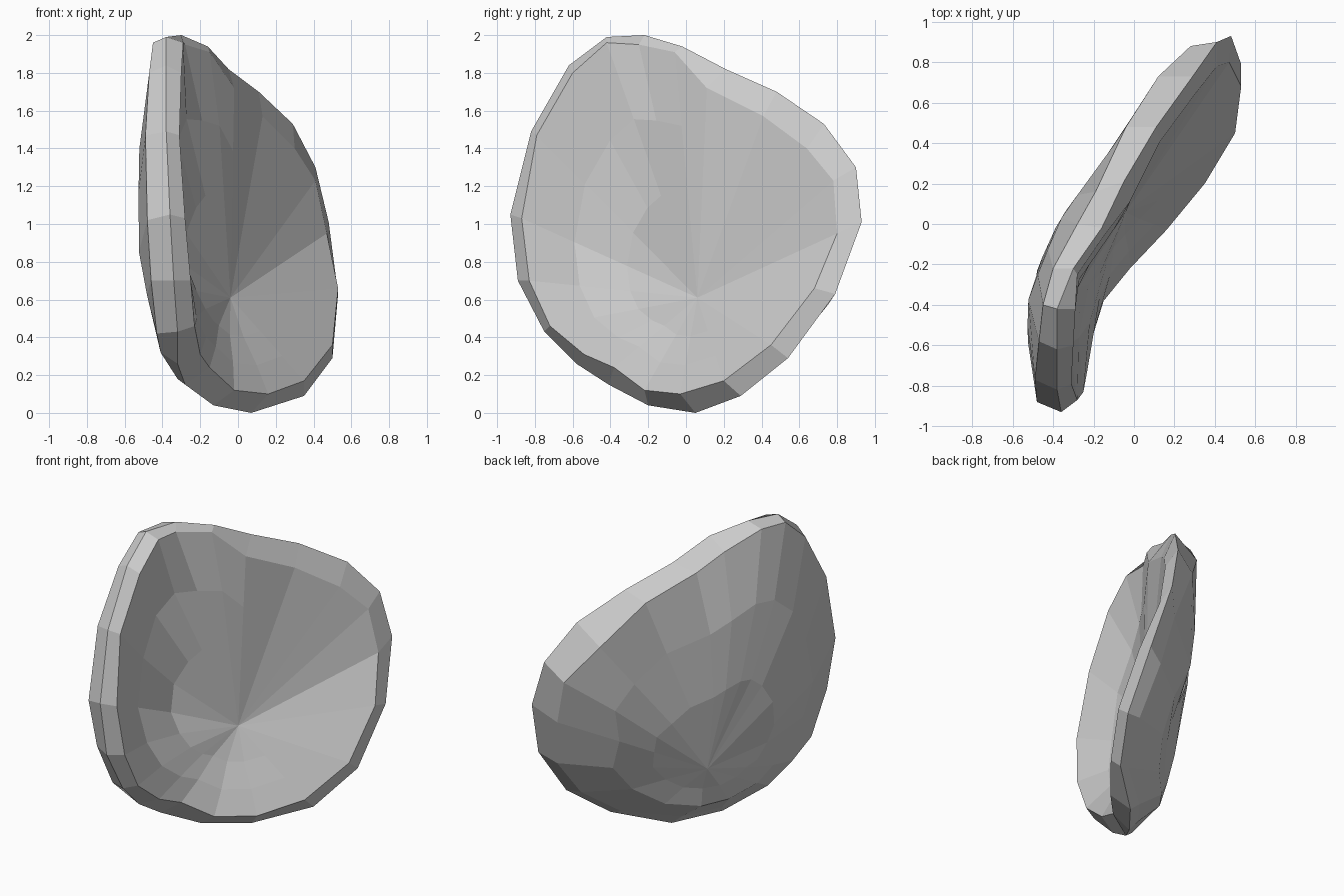
import bpy, bmesh
from mathutils import Vector

if "Cube" in bpy.data.objects:
    bpy.data.objects.remove(bpy.data.objects["Cube"])

# Matching rings around the edge: inner lip, outermost crest, back shoulder
INNER = [(-.28,-.25,1.95),(-.15,-.06,1.91),(-.02,.11,1.72),(.13,.41,1.57),(.30,.64,1.40),
         (.41,.78,1.23),(.47,.80,.95),(.53,.68,.66),(.50,.45,.36),(.35,.20,.17),
         (.16,-.03,.10),(-.02,-.22,.12),(-.15,-.38,.24),(-.20,-.54,.31),(-.23,-.72,.46),
         (-.25,-.83,.70),(-.28,-.87,1.03),(-.31,-.79,1.47),(-.30,-.60,1.80),(-.29,-.42,1.96)]
CREST = [(-.30,-.22,2.0),(-.16,-.02,1.94),(-.05,.21,1.82),(.11,.48,1.70),(.29,.73,1.53),
         (.41,.90,1.30),(.48,.93,1.01),(.53,.79,.63),(.50,.54,.29),(.35,.29,.09),
         (.07,.05,0),(-.13,-.20,.04),(-.28,-.41,.15),(-.32,-.58,.26),(-.32,-.75,.43),
         (-.34,-.89,.70),(-.36,-.93,1.05),(-.38,-.82,1.49),(-.38,-.62,1.84),(-.38,-.42,1.99)]
BACK = [(-.40,-.22,1.97),(-.28,0,1.87),(-.19,.16,1.77),(-.04,.48,1.65),(.12,.73,1.41),
        (.28,.88,1.19),(.37,.82,.88),(.42,.75,.57),(.40,.53,.30),(.28,.28,.11),
        (0,.05,.06),(-.16,-.15,.09),(-.32,-.40,.18),(-.41,-.53,.32),(-.43,-.70,.42),
        (-.46,-.82,.70),(-.48,-.88,1.02),(-.49,-.77,1.47),(-.47,-.58,1.80),(-.45,-.40,1.96)]
INNER_POLE = Vector((-.04, .06, .61))
BACK_POLE = Vector((-.23, .105, .46))
# S-shaped plan curve of the back: (y, x)
PLAN = [(-.93,-.47),(-.72,-.52),(-.40,-.53),(-.20,-.47),(.02,-.37),(.39,-.10),(.73,.12),(.95,.30)]


def dish_x(p):
    # sloping slab that levels off into a channel on the left, fading out at the bottom
    if p.y > .06:
        return p.x
    slab = max(-.32, -.04 + (p.y - .06) / 1.45)
    w = min(1, max(0, (p.z - .35) / .5))
    return p.x + (slab - p.x) * w


def back_x(p):
    # plan curve, tucked in toward the bottom and the top
    for (y0, x0), (y1, x1) in zip(PLAN, PLAN[1:]):
        if p.y <= y1:
            x = x0 + (x1 - x0) * (p.y - y0) / (y1 - y0)
            break
    low = .25 * max(0, .8 - p.z) * (1 + 2 * max(0, p.y))
    return x + low + .08 * max(0, p.z - 1.4)


def shrink(ring, pole, t, surface):
    """Ring moved toward the pole and set onto a surface."""
    out = []
    for r in map(Vector, ring):
        p = r.lerp(pole, t)
        p.x = surface(p)
        out.append(p)
    return out


rings = [shrink(INNER, INNER_POLE, t, dish_x) for t in (.6, .3)]
rings += [INNER, CREST, BACK]
rings += [shrink(BACK, BACK_POLE, t, back_x) for t in (.3, .62)]

# Curved shell: rings bridged together and closed by a fan on each side
bm = bmesh.new()
loops = [[bm.verts.new(p) for p in ring] for ring in rings]
n = len(CREST)
for a, b in zip(loops, loops[1:]):
    for i in range(n):
        j = (i + 1) % n
        bm.faces.new((a[i], a[j], b[j], b[i]))
for loop, pole in ((loops[0], INNER_POLE), (loops[-1], BACK_POLE)):
    tip = bm.verts.new(pole)
    for i in range(n):
        bm.faces.new((loop[i], loop[(i + 1) % n], tip))
bmesh.ops.recalc_face_normals(bm, faces=bm.faces)

mesh = bpy.data.meshes.new("curved_shell")
bm.to_mesh(mesh)
bm.free()
shell = bpy.data.objects.new("curved_shell", mesh)
bpy.context.collection.objects.link(shell)

grey = bpy.data.materials.new("light grey")
grey.diffuse_color = (.6, .6, .6, 1)
grey.use_nodes = True
grey.node_tree.nodes["Principled BSDF"].inputs["Base Color"].default_value = grey.diffuse_color
mesh.materials.append(grey)
